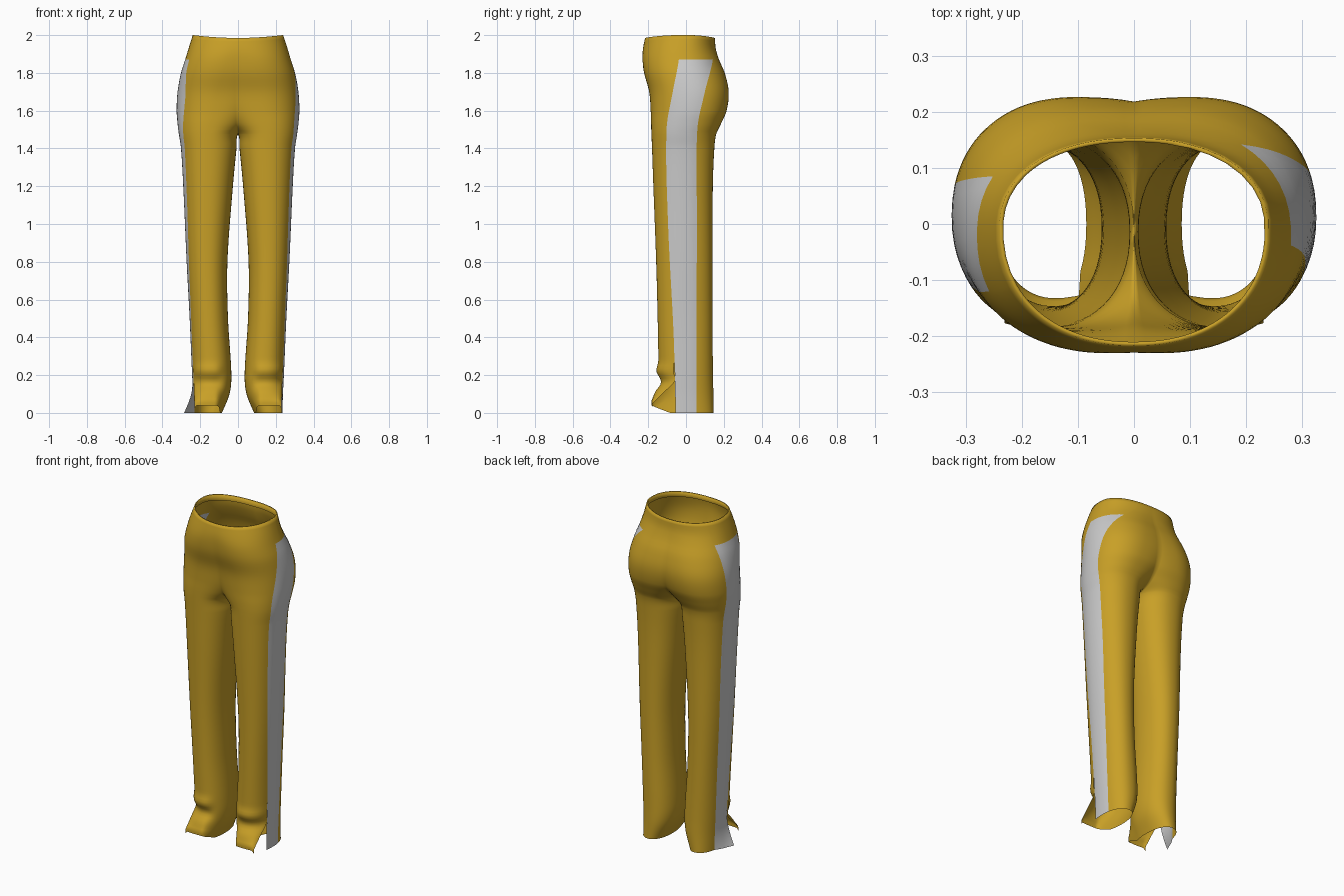
import bpy, bmesh
from math import acos, asin, cos, sin, pi, exp, copysign

if "Cube" in bpy.data.objects:
    bpy.data.objects.remove(bpy.data.objects["Cube"])

# Section keys: z, outer x, centre x, inner x, front y, back y
KEYS = [
    (0.0, .235, .155, .085, -.145, .145), (0.1, .238, .14, .045, -.145, .145),
    (0.2, .243, .14, .035, -.145, .143), (0.5, .256, .155, .053, -.15, .14),
    (0.8, .272, .162, .056, -.158, .14), (1.2, .29, .158, .027, -.173, .142),
    (1.4, .302, .155, .008, -.18, .15), (1.475, .313, .15, 0, -.183, .16),
    (1.53, .32, .14, -.06, -.185, .185), (1.6, .325, .12, -.14, -.187, .215),
    (1.7, .32, .1, -.22, -.195, .226), (1.8, .302, .07, -.24, -.222, .205),
    (1.87, .28, .05, -.25, -.23, .175), (1.93, .262, .02, -.25, -.228, .158),
    (2.0, .24, 0, -.24, -.217, .153)]
# Stripe edges: z, front y, back y
STRIPE = {1: [(0, -.055, .055), (.4, -.065, .055), (1, -.095, .058), (1.5, -.103, .06),
              (1.7, -.07, .1), (1.87, -.038, .142), (2, -.03, .145)],
          -1: [(0, -.055, .055), (.4, -.065, .055), (1, -.095, .058), (1.5, -.11, .06),
               (1.7, -.12, .075), (1.87, -.12, .085), (2, -.11, .085)]}
E = 2.2            # superellipse exponent
CROTCH, STRIPE_TOP = 1.475, 1.87
N_FRONT, N_SIDE, N_BACK = 24, 8, 24


def clamp(v, a=0.0, b=1.0):
    return max(a, min(b, v))


def interp(keys, z):
    """Smooth cubic interpolation of a key table."""
    k = max(i for i in range(len(keys) - 1) if keys[i][0] <= z + 1e-9)
    a, b = keys[k], keys[k + 1]
    p, q = keys[max(k - 1, 0)], keys[min(k + 2, len(keys) - 1)]
    h = b[0] - a[0]
    t = clamp((z - a[0]) / h)
    out = []
    for c in range(1, len(a)):
        m0 = (b[c] - p[c]) / (b[0] - p[0]) * h
        m1 = (q[c] - a[c]) / (q[0] - a[0]) * h
        out.append((2*t**3 - 3*t*t + 1) * a[c] + (t**3 - 2*t*t + t) * m0
                   + (3*t*t - 2*t**3) * b[c] + (t**3 - t*t) * m1)
    return out


def power(v):
    return copysign(abs(v) ** (2 / E), v)


def arc(z, inset, side, panel):
    """One row of points for the front, side or back panel of one half."""
    xo, cx, xi, yf, yb = interp(KEYS, z)
    xo, yf, yb = xo - inset, yf + inset, yb - inset
    ym = (yf + yb) / 2 if z < 1.8 else (yf + yb) / 2 + (z - 1.8) * .12
    ri = cx - xi
    phi = pi if z <= CROTCH + 1e-6 else acos(-clamp(cx / ri) ** (E / 2))
    s0, s1 = interp(STRIPE[side], z)
    a0 = -asin(clamp((ym - s0) / (ym - yf), 0, .98) ** (E / 2))
    a1 = asin(clamp((s1 - ym) / (yb - ym), 0, .98) ** (E / 2))
    lo, hi, n = {"front": (-phi, a0, N_FRONT), "side": (a0, a1, N_SIDE),
                 "back": (a1, phi, N_BACK)}[panel]
    row = []
    for j in range(n + 1):
        a = lo + (hi - lo) * j / n
        c, s = power(cos(a)), power(sin(a))
        x = cx + c * (xo - cx if c > 0 else ri)
        y = ym + s * (yb - ym if s > 0 else ym - yf)
        zz = z
        if z > CROTCH and j == (0 if panel == "front" else n) and panel != "side":
            x = 0
        # dipped waist edge
        if z > 1.9:
            zz -= .015 * (1 - clamp(x / .235) ** 2) * (z - 1.9) / .1
        # kicked-out front hem with a crease above it
        if panel == "front" and z < .4:
            w = clamp((x - .06) / .06) if a > -pi * .8 else 0
            w = w * w * (3 - 2 * w)
            near = clamp(-(y - ym) / .1)
            y += w * near * (-.012 * exp(-((z - .225) / .03) ** 2)
                             + .022 * exp(-((z - .15) / .035) ** 2))
            u = clamp((.18 - z) / .15)
            y += (-.187 - y) * u * w * .92
            zz += .04 * w * u * (1 - z / .18) * near
        # flared corner of the stripe on one leg
        if panel == "side" and side < 0:
            x += .055 * clamp((.17 - z) / .17) ** 1.5 * (1 - j / n)
        row.append((side * x, y, zz))
    return row


def add_panel(bm, side, panel, levels):
    rows = [[bm.verts.new(p) for p in arc(z, i, side, panel)] for z, i in levels]
    for r, q in zip(rows, rows[1:]):
        for j in range(len(r) - 1):
            f = [r[j], r[j + 1], q[j + 1], q[j]]
            bm.faces.new(f if side > 0 else f[::-1])


def finish(bm, name, mat=None):
    bmesh.ops.remove_doubles(bm, verts=bm.verts, dist=1e-4)
    for f in bm.faces:
        f.smooth = True
    me = bpy.data.meshes.new(name)
    bm.to_mesh(me)
    bm.free()
    ob = bpy.data.objects.new(name, me)
    bpy.context.collection.objects.link(ob)
    if mat:
        me.materials.append(mat)


def steps(a, b, n):
    return [(a + (b - a) * i / n, 0) for i in range(n)]


LOWER = (steps(0, .3, 18) + steps(.3, 1.4, 22) + steps(1.4, CROTCH, 6)
         + steps(CROTCH, 1.5, 8) + steps(1.5, 1.6, 8) + steps(1.6, STRIPE_TOP, 12)
         + [(STRIPE_TOP, 0)])
# Upper rows end in a small turned-in waist rim
UPPER = steps(STRIPE_TOP, 2.0, 6) + [(2.0, 0), (2.0, .007), (1.96, .007)]

gold = bpy.data.materials.new("gold_cloth")
gold.diffuse_color = (.58, .35, .02, 1)
gold.use_nodes = True
gold.node_tree.nodes["Principled BSDF"].inputs["Base Color"].default_value = gold.diffuse_color

# Trousers: front and back panels plus the side above the stripe
bm = bmesh.new()
for side in (1, -1):
    for panel in ("front", "back"):
        add_panel(bm, side, panel, LOWER + UPPER[1:])
    add_panel(bm, side, "side", UPPER)
finish(bm, "trousers", gold)

# Grey side stripes, open along their front edge at the hem
for side, name in ((1, "side_stripe_right"), (-1, "side_stripe_left")):
    bm = bmesh.new()
    add_panel(bm, side, "side", LOWER)
    finish(bm, name)
